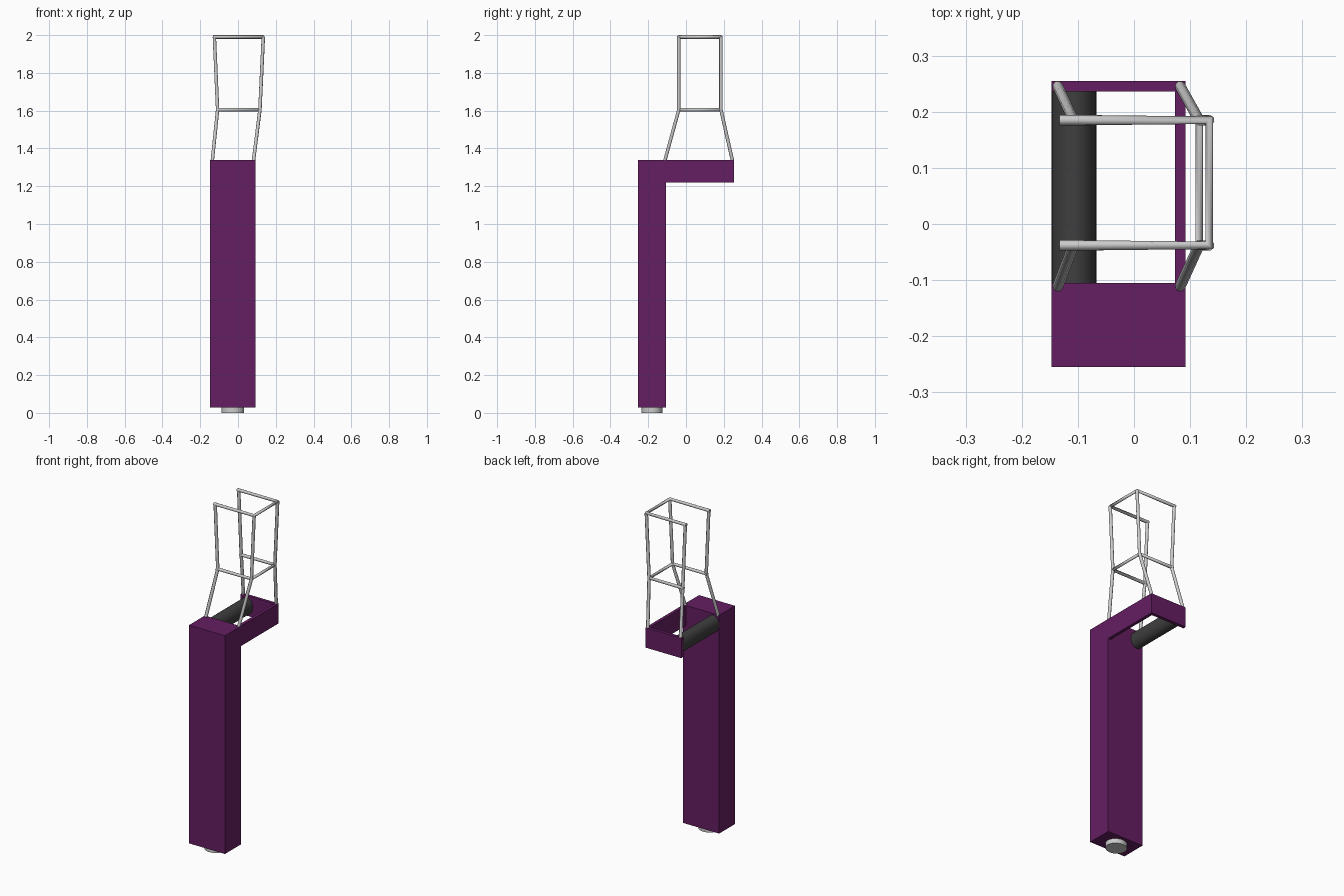
import bpy, math
from mathutils import Vector

if "Cube" in bpy.data.objects:
    bpy.data.objects.remove(bpy.data.objects["Cube"])


def material(name, rgb):
    m = bpy.data.materials.new(name)
    m.diffuse_color = (*rgb, 1)
    m.use_nodes = True
    m.node_tree.nodes["Principled BSDF"].inputs["Base Color"].default_value = m.diffuse_color
    return m


purple = material("purple_paint", (0.13, 0.013, 0.125))
black = material("black_padding", (0.05, 0.05, 0.05))


def prism(name, outline, z0, z1, mat):
    """Extrude a counter-clockwise xy outline from z0 to z1."""
    n = len(outline)
    verts = [(x, y, z) for z in (z0, z1) for x, y in outline]
    faces = [tuple(reversed(range(n))), tuple(range(n, 2 * n))]
    faces += [(i, (i + 1) % n, (i + 1) % n + n, i + n) for i in range(n)]
    me = bpy.data.meshes.new(name)
    me.from_pydata(verts, [], faces)
    ob = bpy.data.objects.new(name, me)
    bpy.context.collection.objects.link(ob)
    me.materials.append(mat)
    return ob


def cylinder(name, loc, scale, rot=(0, 0, 0), mat=None):
    bpy.ops.mesh.primitive_cylinder_add(vertices=32, radius=1, depth=2,
                                        location=loc, rotation=rot)
    ob = bpy.context.object
    ob.name = name
    ob.scale = scale
    bpy.ops.object.transform_apply(location=False, rotation=True, scale=True)
    bpy.ops.object.shade_smooth_by_angle(angle=math.radians(40))
    if mat:
        ob.data.materials.append(mat)
    return ob


def tube(name, points, r=0.0095):
    """Round tube with mitred corners."""
    cu = bpy.data.curves.new(name, 'CURVE')
    cu.dimensions = '3D'
    cu.bevel_depth = r
    cu.bevel_resolution = 2
    cu.use_fill_caps = True
    sp = cu.splines.new('POLY')
    sp.points.add(len(points) - 1)
    for p, co in zip(sp.points, points):
        p.co = (*co, 1)
    ob = bpy.data.objects.new(name, cu)
    bpy.context.collection.objects.link(ob)
    return ob


# Column and the thin L-shaped wall wrapping the right and back sides
L, R, F, B, T = -0.147, 0.092, -0.255, 0.255, 0.019
MID = -0.105
prism("column", [(L, F), (R, F), (R, MID), (L, MID)], 0.028, 1.34, purple)
prism("arm_wall", [(R - T, MID), (R, MID), (R, B), (L, B), (L, B - T), (R - T, B - T)],
      1.22, 1.34, purple)

# Padded roller closing the left side
cylinder("roller", (-0.107, 0.066, 1.28), (0.04, 0.05, 0.172),
         (math.pi / 2, 0, 0), black)

# Foot disc under the column
cylinder("foot", (-0.027, -0.18, 0.016), (0.06, 0.055, 0.016))

# Wire frame: levels given as (z, left x, right x, front y, back y)
levels = [(1.335, -0.136, 0.082, -0.112, 0.246),
          (1.605, -0.108, 0.116, -0.038, 0.185),
          (1.990, -0.125, 0.134, -0.038, 0.185)]


def corner(level, side, depth):
    z, xl, xr, yf, yb = level
    return Vector((xr if side else xl, yb if depth else yf, z))


# Four bent posts
for side, s in enumerate(("left", "right")):
    for depth, d in enumerate(("front", "back")):
        tube(f"post_{d}_{s}", [corner(l, side, depth) for l in levels])

# U-shaped rails, open on the left
for name, lv in (("middle_rail", levels[1]), ("top_rail", levels[2])):
    pts = [corner(lv, 0, 0), corner(lv, 1, 0), corner(lv, 1, 1), corner(lv, 0, 1)]
    pts[0].x -= 0.008
    pts[3].x -= 0.008
    tube(name, pts)
